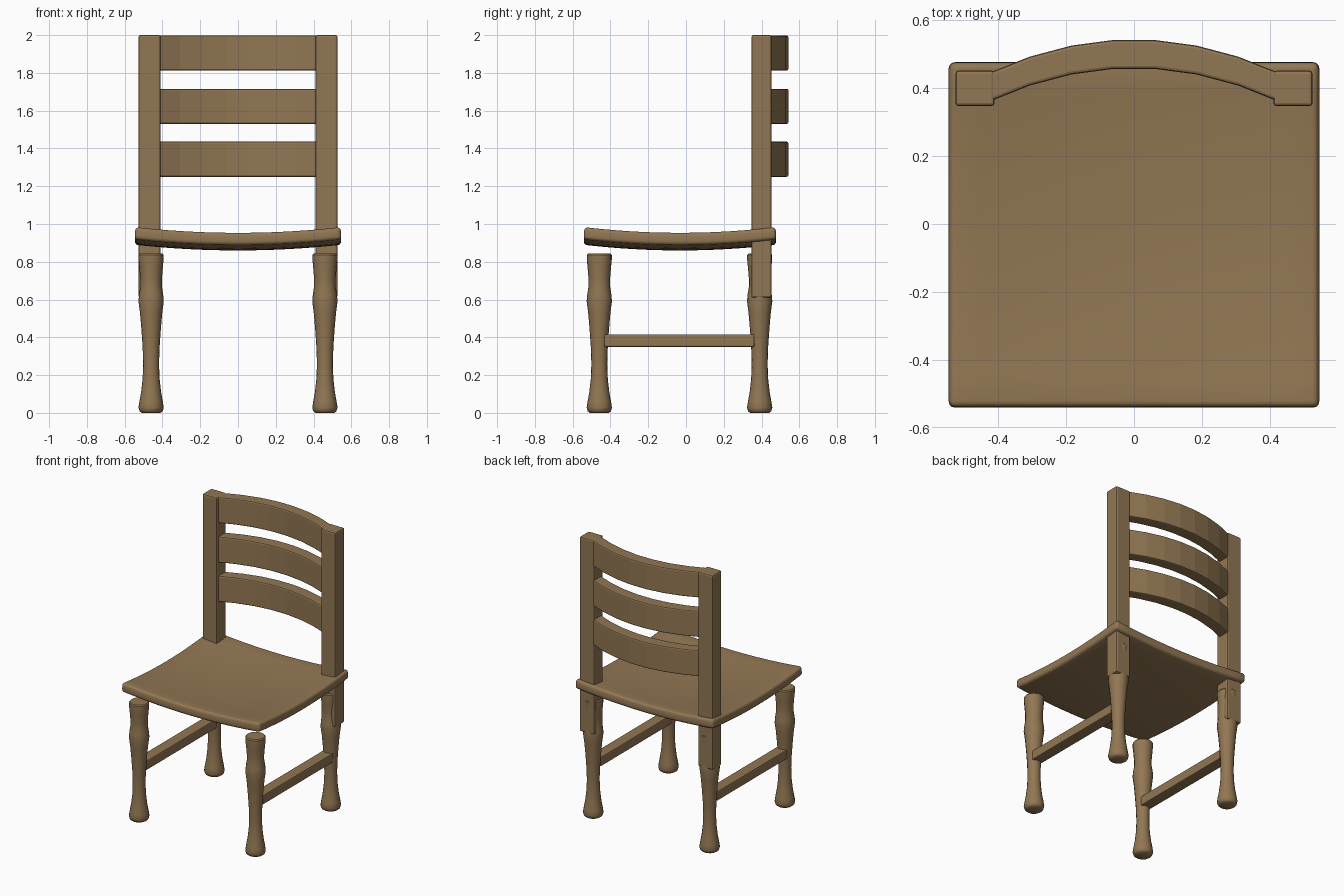
import bpy, bmesh, math
from mathutils import Vector

if "Cube" in bpy.data.objects:
    bpy.data.objects.remove(bpy.data.objects["Cube"])

wood = bpy.data.materials.new("brown wood")
wood.diffuse_color = (0.287, 0.184, 0.087, 1)
wood.use_nodes = True
wood.node_tree.nodes["Principled BSDF"].inputs["Base Color"].default_value = wood.diffuse_color


def finish(bm, name, bevel=0.0, segments=2, smooth=None):
    """Bevel the hard edges, then turn the bmesh into a named object."""
    bmesh.ops.recalc_face_normals(bm, faces=bm.faces[:])
    if bevel:
        hard = [e for e in bm.edges if len(e.link_faces) == 2
                and e.calc_face_angle() > math.radians(40)]
        bmesh.ops.bevel(bm, geom=hard, offset=bevel, segments=segments,
                        profile=0.5, affect='EDGES', clamp_overlap=True)
    me = bpy.data.meshes.new(name)
    bm.to_mesh(me)
    bm.free()
    me.materials.append(wood)
    if smooth:
        me.polygons.foreach_set("use_smooth", [True] * len(me.polygons))
        me.set_sharp_from_angle(angle=math.radians(smooth))
    ob = bpy.data.objects.new(name, me)
    bpy.context.collection.objects.link(ob)
    return ob


def box_mesh(lo, hi):
    bm = bmesh.new()
    bmesh.ops.create_cube(bm, size=1)
    lo, hi = Vector(lo), Vector(hi)
    for v in bm.verts:
        v.co = (lo + hi) / 2 + v.co * (hi - lo)
    return bm


# turned leg: (radius, height) profile spun around the vertical axis
LEG = [(0.050, 0.0), (0.061, 0.008), (0.067, 0.028), (0.062, 0.06),
       (0.053, 0.11), (0.045, 0.18), (0.042, 0.26), (0.045, 0.35),
       (0.052, 0.45), (0.059, 0.53), (0.067, 0.59), (0.064, 0.625),
       (0.057, 0.67), (0.057, 0.71), (0.062, 0.77), (0.066, 0.81),
       (0.066, 0.836), (0.060, 0.843)]


def leg(name, x, y, sides=16):
    bm = bmesh.new()
    rings = [[bm.verts.new((x + r * math.cos(2 * math.pi * i / sides),
                            y + r * math.sin(2 * math.pi * i / sides), z))
              for i in range(sides)] for r, z in LEG]
    for a, b in zip(rings, rings[1:]):
        for i in range(sides):
            j = (i + 1) % sides
            bm.faces.new((a[i], a[j], b[j], b[i]))
    bm.faces.new(rings[0])
    bm.faces.new(rings[-1])
    finish(bm, name, smooth=40)


# legs, back posts and side stretchers, left and right
for s, side in ((-1, "left"), (1, "right")):
    leg(f"front_leg_{side}", s * 0.46, -0.459)
    leg(f"back_leg_{side}", s * 0.46, 0.39)
    finish(box_mesh((s * 0.4685 - 0.058, 0.347, 0.61), (s * 0.4685 + 0.058, 0.452, 2.0)),
           f"back_post_{side}", 0.01)
    finish(box_mesh((s * 0.46 - 0.04, -0.432, 0.35), (s * 0.46 + 0.04, 0.362, 0.416)),
           f"stretcher_{side}", 0.006)

# curved back slats: a rectangle swept along a shallow arc
N = 7
for k, z0 in enumerate((1.25, 1.53, 1.812)):
    bm = bmesh.new()
    rings = []
    for i in range(N + 1):
        x = -0.43 + 0.86 * i / N
        y = 0.459 - 0.1 * (x / 0.43) ** 2
        rings.append([bm.verts.new((x, y + dy, z0 + dz)) for dy, dz in
                      ((0, 0), (0.085, 0), (0.085, 0.186), (0, 0.186))])
    for a, b in zip(rings, rings[1:]):
        for i in range(4):
            j = (i + 1) % 4
            bm.faces.new((a[i], a[j], b[j], b[i]))
    bm.faces.new(rings[0])
    bm.faces.new(rings[-1])
    finish(bm, f"back_slat_{k + 1}", 0.009)

# dished seat: a slab subdivided sideways and curved up towards its edges
bm = box_mesh((-0.545, -0.508, -0.0325), (0.545, 0.508, 0.0325))
flat = [e for e in bm.edges if abs(e.verts[0].co.z - e.verts[1].co.z) < 1e-4]
bmesh.ops.subdivide_edges(bm, edges=flat, cuts=11, use_grid_fill=True)
for v in bm.verts:
    x, y, z = v.co
    lift = 0.03 * (x / 0.545) ** 2 + 0.03 * (y / 0.508) ** 2
    v.co = (x * (1 - 0.11 * z), y * (1 - 0.11 * z) - 0.032, z + lift + 0.8925)
finish(bm, "seat", 0.018, 3, smooth=50)
